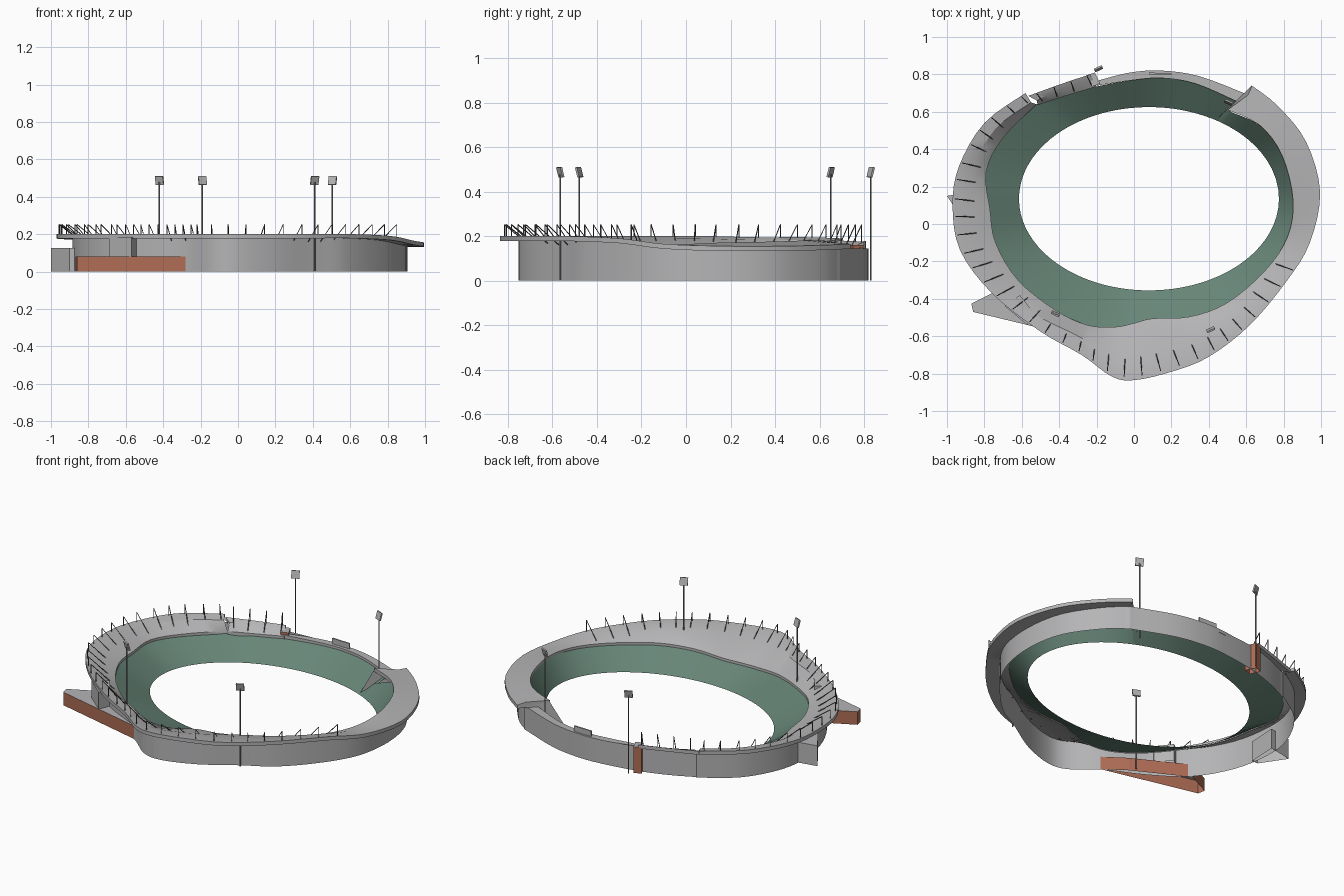
import bpy, bmesh, math
from mathutils import Vector

if "Cube" in bpy.data.objects:
    bpy.data.objects.remove(bpy.data.objects["Cube"])


def material(name, r, g, b):
    m = bpy.data.materials.new(name)
    m.use_nodes = True
    m.diffuse_color = (r, g, b, 1)
    m.node_tree.nodes["Principled BSDF"].inputs["Base Color"].default_value = (r, g, b, 1)
    return m


GREY = material("concrete grey", .46, .46, .47)
GREEN = material("seating green", .135, .235, .185)
BRICK = material("brick red", .42, .15, .09)
DARK = material("dark steel", .12, .12, .125)
MAST = material("mast grey", .25, .25, .26)
DOWN = Vector((0, 0, .022))


def finish(bm, name, mats, smooth=False):
    bmesh.ops.recalc_face_normals(bm, faces=bm.faces[:])
    mesh = bpy.data.meshes.new(name)
    bm.to_mesh(mesh)
    bm.free()
    for m in mats:
        mesh.materials.append(m)
    ob = bpy.data.objects.new(name, mesh)
    bpy.context.collection.objects.link(ob)
    if smooth:
        bpy.ops.object.select_all(action='DESELECT')
        ob.select_set(True)
        bpy.context.view_layer.objects.active = ob
        bpy.ops.object.shade_smooth_by_angle(angle=math.radians(30))
    return ob


def spline(pts, closed=False, steps=4):
    """Smooth curve through the points, with a fixed number of steps per span."""
    n, out = len(pts), []
    at = (lambda k: pts[k % n]) if closed else (lambda k: pts[max(0, min(n - 1, k))])
    for i in range(n if closed else n - 1):
        a, b, c, d = at(i - 1), at(i), at(i + 1), at(i + 2)
        for s in range(steps):
            t = s / steps
            out.append(b + (c - a) * (t / 2) + (2 * a - 5 * b + 4 * c - d) * (t * t / 2)
                       + (3 * b - a - 3 * c + d) * (t ** 3 / 2))
    return out if closed else out + [pts[-1].copy()]


def loft(name, rows, mat, ring=False, solid=False):
    """Skin over rows of section points; solid sections are closed and capped."""
    bm = bmesh.new()
    vs = [[bm.verts.new(p) for p in row] for row in rows]
    m = len(rows[0])
    for i in range(len(vs) if ring else len(vs) - 1):
        a, b = vs[i], vs[(i + 1) % len(vs)]
        for j in range(m if solid else m - 1):
            k = (j + 1) % m
            bm.faces.new((a[j], a[k], b[k], b[j]))
    if solid and not ring:
        bm.faces.new(vs[0])
        bm.faces.new(vs[-1])
    return finish(bm, name, [mat], True)


def prism(name, plan, z0, z1, side, top):
    """Upright shell on a flat plan, open below, with its own top colour."""
    bm = bmesh.new()
    low = [bm.verts.new((x, y, z0)) for x, y in plan]
    high = [bm.verts.new((x, y, z1)) for x, y in plan]
    for i in range(len(plan)):
        bm.faces.new((low[i - 1], low[i], high[i], high[i - 1]))
    bm.faces.new(high).material_index = 1
    return finish(bm, name, [side, top])


def rod(bm, a, b, r, sides=4):
    d = b - a
    mat = d.to_track_quat('Z', 'Y').to_matrix().to_4x4()
    mat.translation = (a + b) / 2
    bmesh.ops.create_cone(bm, cap_ends=True, segments=sides, radius1=r, radius2=r,
                          depth=d.length, matrix=mat)


# Stations round the roof: outer edge, then inner edge
ROOF = [(.63, .74, .165, .5, .61, .18), (.77, .63, .16, .67, .53, .18),
        (.92, .44, .155, .79, .37, .175), (.995, .17, .155, .85, .13, .17),
        (.94, -.1, .165, .82, -.07, .16), (.82, -.3, .19, .7, -.25, .15),
        (.62, -.54, .2, .5, -.42, .14), (.4, -.71, .2, .3, -.495, .13),
        (.2, -.79, .2, .1, -.505, .12), (0, -.835, .2, 0, -.53, .11),
        (-.12, -.815, .2, -.1, -.55, .1), (-.28, -.7, .2, -.25, -.54, .1),
        (-.5, -.575, .2, -.42, -.46, .11), (-.76, -.37, .2, -.62, -.3, .14),
        (-.93, -.14, .2, -.74, -.1, .15), (-.97, .1, .2, -.77, .08, .145),
        (-.935, .31, .195, -.79, .28, .135), (-.8, .54, .195, -.7, .46, .125),
        (-.58, .7, .19, -.52, .64, .125)]
ANNEX = [(-.565, .685, .18, -.515, .635, .125), (-.4, .745, .178, -.38, .68, .13),
         (-.235, .8, .175, -.2, .735, .14)]
TERRACE = [(-.2, .765, .145, -.2, .74, .145), (-.02, .81, .145, 0, .77, .145),
           (.15, .82, .145, .15, .78, .145), (.35, .79, .145, .33, .75, .145),
           (.6, .695, .145, .55, .655, .145)]
WALL = [(.61, .69), (.72, .6), (.86, .4), (.905, .17), (.87, -.07), (.75, -.27),
        (.58, -.45), (.41, -.55), (.2, -.68), (0, -.75), (-.13, -.73), (-.28, -.61),
        (-.5, -.5), (-.71, -.35), (-.84, -.13), (-.885, .1), (-.86, .3), (-.74, .51),
        (-.55, .65), (-.52, .66), (-.39, .72), (-.22, .775)]


def edges(stations):
    return ([Vector(s[:3]) for s in stations], [Vector(s[3:]) for s in stations])


# Outer wall, meeting the level underside of the eaves
heads, ridge = [], []
for (x, y), s in zip(WALL, ROOF + ANNEX):
    o, i, w = Vector(s[:3]), Vector(s[3:]), Vector((x, y, 0))
    t = min(1, (w - o).xy.length / (i - o).xy.length)
    heads.append(Vector((x, y, o.z - DOWN.z)))
    ridge.append(Vector((x, y, max(o.z + (i.z - o.z) * t, o.z - .012))))
tops = heads + [Vector((s[0], s[1], s[2] - .002)) for s in TERRACE[1:]]
loft("outer_wall", [(p, Vector((p.x, p.y, 0))) for p in spline(tops, True)], GREY, ring=True)

# Roof pieces: level eaves outside the wall, sloping inward over the seats
n = len(ROOF)
for name, stations, part in (("main_roof", ROOF, slice(0, n)), ("annex_roof", ANNEX, slice(n, None))):
    lines = [spline(e) for e in (*edges(stations), ridge[part], heads[part])]
    loft(name, [(o, r, i, i - DOWN, h, o - DOWN) for o, i, r, h in zip(*lines)], GREY, solid=True)
outer, inner = (spline(e) for e in edges(TERRACE))
loft("back_terrace", [(o, i, i - DOWN, o - DOWN) for o, i in zip(outer, inner)], GREY, solid=True)

# Seating bowl, sloping down to an oval opening
rim = edges(ROOF)[1] + edges(ANNEX)[1][1:] + edges(TERRACE)[1][1:]
rim[0].z -= .08
bowl = []
for p in spline(rim, True):
    a = math.atan2((p.y - .135) / .49, (p.x - .08) / .695)
    bowl.append((p - DOWN * .7, Vector((.08 + .695 * math.cos(a), .135 + .49 * math.sin(a), .02))))
loft("seating_bowl", bowl, GREEN, ring=True)

# Screen closing the roof end
bm = bmesh.new()
bm.faces.new([bm.verts.new(p) for p in ((.6, .71, .15), (.5, .61, .17), (.44, .56, .03))])
finish(bm, "roof_end_screen", [GREY])

# Roof stays: a post with a sloping brace at even spacing
bm = bmesh.new()
for stations, first in ((ROOF, 57), (ANNEX, 4)):
    pairs = list(zip(*(spline(e, steps=12) for e in edges(stations))))[first:]
    travel, last = .1, pairs[0][0]
    for o, i in pairs:
        travel += (o - last).length
        last = o
        if travel < .09:
            continue
        travel = 0
        foot = o.lerp(i, .07)
        brace = o.lerp(i, min(.85, .07 + .12 / (i - o).length))
        head = Vector((foot.x, foot.y, .252))
        rod(bm, foot - DOWN / 2, head, .0025)
        rod(bm, brace, head, .0025)
finish(bm, "roof_stays", [DARK])

# Floodlight masts with lamp panels turned to the middle
for k, (x, y) in enumerate(((.41, -.565), (-.42, -.48), (.505, .65), (-.19, .83))):
    bm = bmesh.new()
    rod(bm, Vector((x, y, 0)), Vector((x, y, .48)), .004, 8)
    finish(bm, f"floodlight_mast_{k + 1}", [MAST])
    bpy.ops.mesh.primitive_cube_add(size=1, location=(x, y, .487))
    panel = bpy.context.object
    panel.name = f"floodlight_panel_{k + 1}"
    panel.scale = (.046, .009, .046)
    panel.rotation_euler = (math.radians(-15 if y > 0 else 15), 0, math.radians(25 if x * y < 0 else -25))
    panel.data.materials.append(GREY)

# Brick entrance building, stair tower and side blocks
prism("brick_entrance", [(-.87, -.425), (-.86, -.47), (-.27, -.612), (-.4, -.52), (-.72, -.35)],
      0, .08, BRICK, GREY)
prism("stair_tower", [(-.69, -.44), (-.61, -.38), (-.54, -.47), (-.57, -.54)], .08, .185, GREY, GREY)
prism("west_block", [(-1, .15), (-.9, 0), (-.86, 0), (-.85, .18)], 0, .125, GREY, GREY)
prism("brick_pier", [(-.255, .795), (-.21, .81), (-.18, .75), (-.225, .735)], 0, .16, BRICK, GREY)
prism("back_cabin", [(.08, .8), (.2, .797), (.2, .805), (.08, .81)], .14, .178, GREY, GREY)
